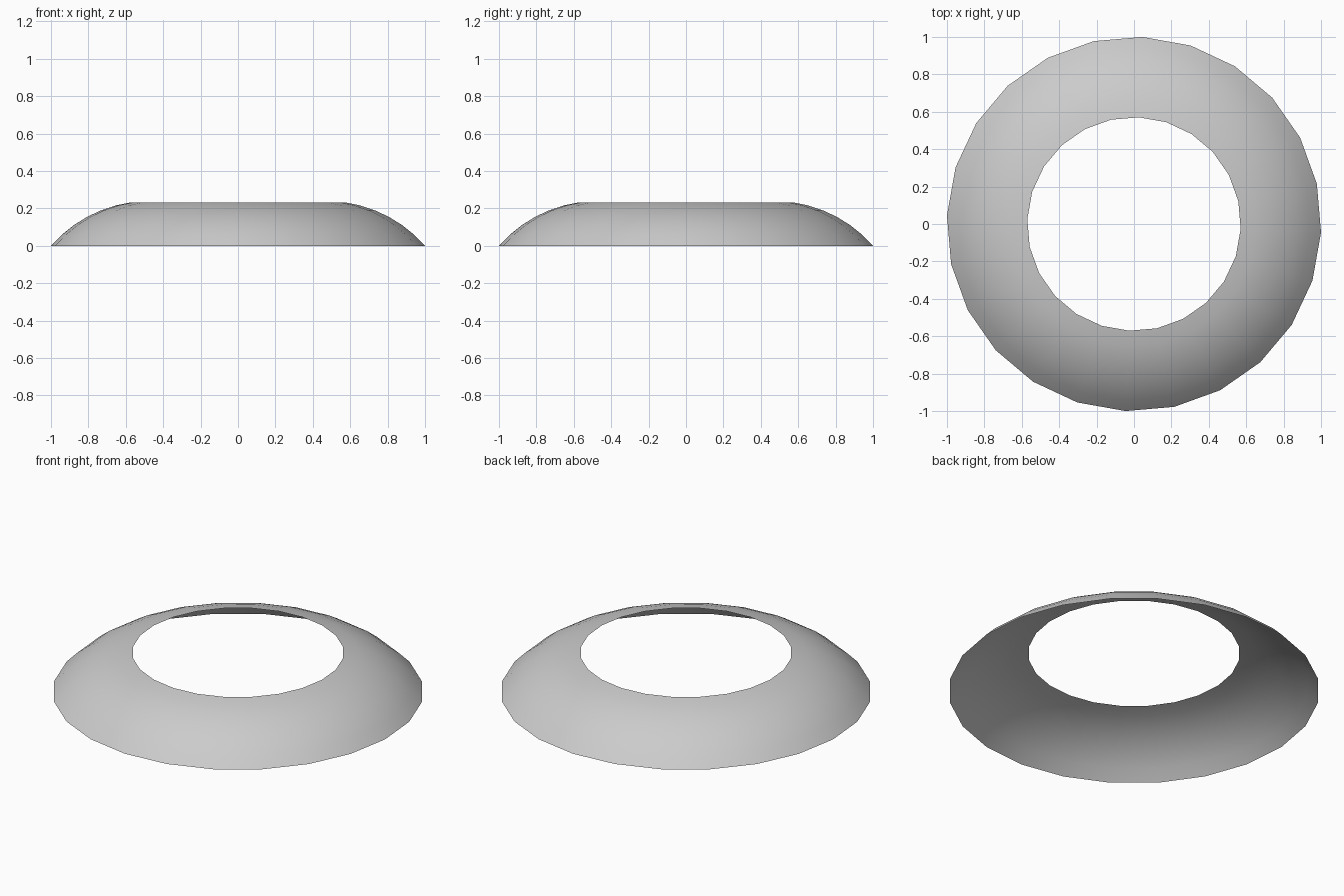
import bpy, bmesh
from math import sin, cos, radians, tau

if "Cube" in bpy.data.objects:
    bpy.data.objects.remove(bpy.data.objects["Cube"])

SIDES, STEPS = 24, 6
R_OUT, R_IN = 1.001, 0.571
TURN = radians(-2.6)

# Curved cross-section, from the outer bottom rim to the opening
A_OUT, A_IN = radians(48.8), radians(8)
ARC = (R_OUT - R_IN) / (sin(A_OUT) - sin(A_IN))
profile = []
for i in range(STEPS + 1):
    a = A_OUT + (A_IN - A_OUT) * i / STEPS
    profile.append((R_OUT + ARC * (sin(a) - sin(A_OUT)), ARC * (cos(a) - cos(A_OUT))))

# Open single-sheet ring swept around z
bm = bmesh.new()
rings = [[bm.verts.new((r * cos(TURN + tau * k / SIDES), r * sin(TURN + tau * k / SIDES), z))
          for k in range(SIDES)] for r, z in profile]
for lower, upper in zip(rings, rings[1:]):
    for k in range(SIDES):
        n = (k + 1) % SIDES
        bm.faces.new((lower[k], lower[n], upper[n], upper[k])).smooth = True

mesh = bpy.data.meshes.new("domed_ring")
bm.to_mesh(mesh)
bm.free()
ring = bpy.data.objects.new("domed_ring", mesh)
bpy.context.collection.objects.link(ring)
